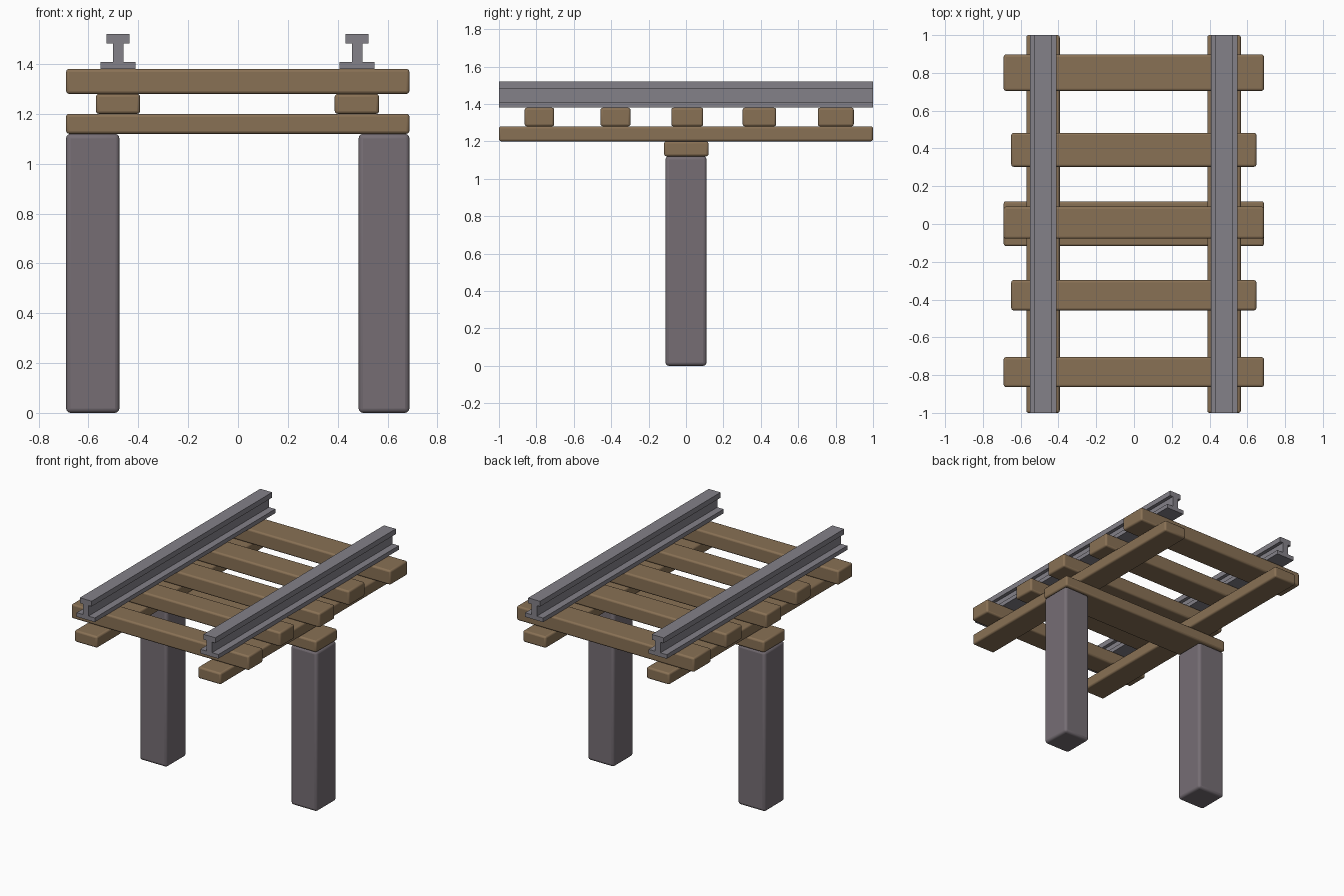
import bpy, bmesh, math

if "Cube" in bpy.data.objects:
    bpy.data.objects.remove(bpy.data.objects["Cube"])


def material(name, rgb):
    m = bpy.data.materials.new(name)
    m.diffuse_color = (*rgb, 1)
    m.use_nodes = True
    m.node_tree.nodes["Principled BSDF"].inputs["Base Color"].default_value = m.diffuse_color
    return m


WOOD = material("wood", (0.25, 0.165, 0.09))
STONE = material("stone", (0.18, 0.155, 0.175))
STEEL = material("steel", (0.23, 0.22, 0.25))


def finish(name, bm, mat):
    bmesh.ops.recalc_face_normals(bm, faces=bm.faces)
    mesh = bpy.data.meshes.new(name)
    bm.to_mesh(mesh)
    bm.free()
    mesh.materials.append(mat)
    ob = bpy.data.objects.new(name, mesh)
    bpy.context.collection.objects.link(ob)
    return ob


def beam(name, x, y, z, mat, bevel=0.012):
    """Rounded box from (min, max) ranges on each axis."""
    bm = bmesh.new()
    bmesh.ops.create_cube(bm, size=1)
    for v in bm.verts:
        v.co = [(r[0] + r[1]) / 2 + c * (r[1] - r[0]) for c, r in zip(v.co, (x, y, z))]
    ob = finish(name, bm, mat)
    mod = ob.modifiers.new("rounded_edges", 'BEVEL')
    mod.width = bevel
    mod.segments = 3
    bpy.ops.object.select_all(action='DESELECT')
    bpy.context.view_layer.objects.active = ob
    ob.select_set(True)
    bpy.ops.object.shade_smooth_by_angle(angle=math.radians(35))
    return ob


def rail(name, cx):
    """I-shaped profile extruded along y."""
    half = [(0.07, 1.38), (0.07, 1.409), (0.021, 1.409), (0.021, 1.483),
            (0.046, 1.483), (0.046, 1.52)]
    outline = half + [(-x, z) for x, z in reversed(half)]
    bm = bmesh.new()
    face = bm.faces.new([bm.verts.new((cx + x, -1, z)) for x, z in outline])
    ext = bmesh.ops.extrude_face_region(bm, geom=[face], use_keep_orig=True)
    verts = [g for g in ext["geom"] if isinstance(g, bmesh.types.BMVert)]
    bmesh.ops.translate(bm, verts=verts, vec=(0, 2, 0))
    finish(name, bm, STEEL)


# Support posts and the cap beam across them
beam("left_post", (-0.69, -0.476), (-0.11, 0.11), (0, 1.12), STONE, 0.018)
beam("right_post", (0.484, 0.688), (-0.11, 0.11), (0, 1.12), STONE, 0.018)
beam("cap_beam", (-0.69, 0.688), (-0.117, 0.12), (1.12, 1.2), WOOD)

# Long stringers under the sleepers
beam("left_stringer", (-0.57, -0.393), (-1, 1), (1.2, 1.28), WOOD)
beam("right_stringer", (0.388, 0.566), (-1, 1), (1.2, 1.28), WOOD)

# Sleepers of slightly varied width and length
sleepers = [(-0.863, -0.705, 0.69), (-0.457, -0.297, 0.65), (-0.078, 0.092, 0.69),
            (0.303, 0.482, 0.65), (0.705, 0.897, 0.69)]
for i, (y0, y1, w) in enumerate(sleepers):
    beam(f"sleeper_{i + 1}", (-w, w - 0.002), (y0, y1), (1.28, 1.38), WOOD)

# Rails
rail("left_rail", -0.481)
rail("right_rail", 0.478)
